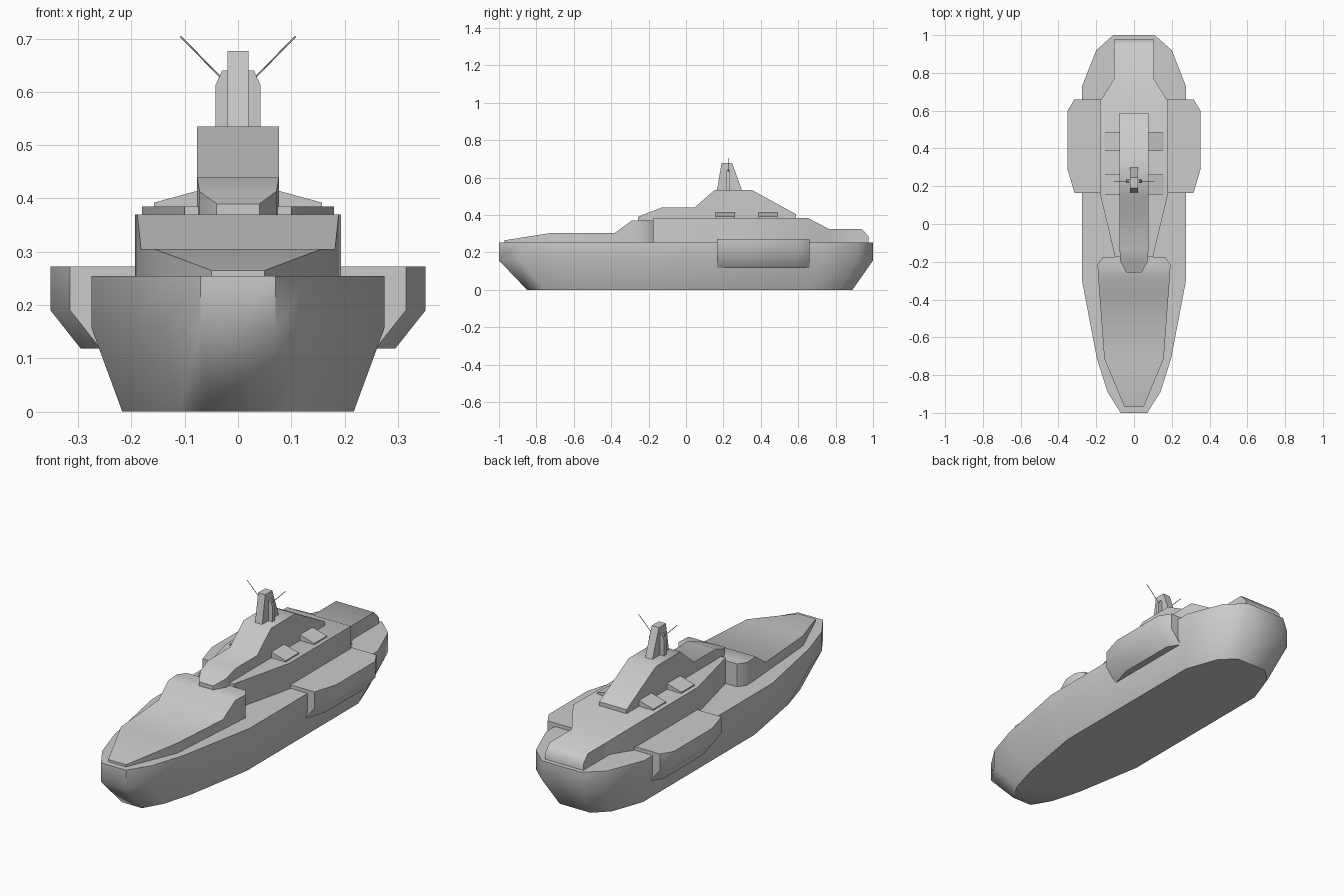
import bpy, bmesh, math
from mathutils import Vector

if "Cube" in bpy.data.objects:
    bpy.data.objects.remove(bpy.data.objects["Cube"])


def loft(name, rings, angle=50):
    """Skin a list of equal-sized closed rings and cap both ends."""
    bm = bmesh.new()
    loops = [[bm.verts.new(p) for p in ring] for ring in rings]
    n = len(loops[0])
    for a, b in zip(loops, loops[1:]):
        for i in range(n):
            j = (i + 1) % n
            bm.faces.new((a[i], a[j], b[j], b[i]))
    bm.faces.new(loops[0])
    bm.faces.new(loops[-1])
    bmesh.ops.recalc_face_normals(bm, faces=bm.faces)
    mesh = bpy.data.meshes.new(name)
    bm.to_mesh(mesh)
    bm.free()
    ob = bpy.data.objects.new(name, mesh)
    bpy.context.collection.objects.link(ob)
    bpy.ops.object.select_all(action='DESELECT')
    ob.select_set(True)
    bpy.context.view_layer.objects.active = ob
    bpy.ops.object.shade_smooth_by_angle(angle=math.radians(angle))
    return ob


def deck_block(name, z0, stations):
    """Block from lengthwise stations (y, half width, top height)."""
    return loft(name, [[(-w, y, z0), (w, y, z0), (w, y, z), (-w, y, z)]
                       for y, w, z in stations])


# Hull: plan outline, straight topside, tapered bottom
half = [(0.07, -1), (0.14, -0.89), (0.197, -0.71), (0.275, -0.3),
        (0.275, 0.73), (0.2, 0.92), (0.11, 1)]
plan = half + [(-x, y) for x, y in reversed(half)]
loft("hull", [[(x * 0.79, y * 0.87 + 0.02, 0) for x, y in plan],
              [(x, y, 0.157) for x, y in plan],
              [(x, y, 0.254) for x, y in plan]])

# Raised foredeck
deck_block("foredeck", 0.245, [
    (-0.97, 0.05, 0.265), (-0.715, 0.157, 0.305), (-0.38, 0.182, 0.305),
    (-0.29, 0.189, 0.37), (-0.215, 0.193, 0.37), (-0.175, 0.165, 0.37)])

# Main superstructure with stepped stern
deck_block("superstructure", 0.245, [
    (-0.175, 0.10, 0.385), (0.16, 0.18, 0.385), (0.65, 0.18, 0.385),
    (0.765, 0.107, 0.325), (0.94, 0.107, 0.325), (0.977, 0.107, 0.285)])

# Bridge on top
deck_block("bridge", 0.37, [
    (-0.257, 0.04, 0.39), (-0.2, 0.072, 0.413), (-0.13, 0.077, 0.44),
    (0.045, 0.077, 0.44), (0.155, 0.077, 0.535), (0.35, 0.077, 0.535),
    (0.587, 0.077, 0.405)])

# Funnel mast
loft("mast", [[(-0.02, a, z), (0.02, a, z), (0.02, b, z), (-0.02, b, z)]
              for a, b, z in [(0.165, 0.3, 0.53), (0.19, 0.247, 0.677)]])

# Paired parts on both sides
for side, s in (("right", 1), ("left", -1)):
    # Side sponson
    def ring(z, outer):
        k = outer - 0.04
        return [(s * x, y, z) for x, y in
                [(0.15, 0.165), (k + 0.003, 0.165), (outer, 0.29),
                 (outer, 0.6), (k + 0.003, 0.66), (0.15, 0.66)]]
    loft(f"sponson_{side}", [ring(0.118, 0.295), ring(0.19, 0.352), ring(0.272, 0.352)])

    # Wedge-shaped roof pods
    for i, (a, b) in enumerate(((0.157, 0.262), (0.387, 0.488))):
        loft(f"roof_pod_{side}_{i + 1}",
             [[(s * x, y, z) for x, z in
               [(0.05, 0.375), (0.158, 0.375), (0.158, 0.392), (0.077, 0.414), (0.05, 0.42)]]
              for y in (a, b)])

    # Antenna mount beside the mast
    loft(f"antenna_mount_{side}",
         [[(s * x, y, z) for x, z in
           [(0.01, 0.53), (0.042, 0.53), (0.042, 0.613), (0.03, 0.64), (0.01, 0.64)]]
          for y in (0.217, 0.236)])

    # Slanted antenna rod
    p, q = Vector((s * 0.033, 0.227, 0.628)), Vector((s * 0.108, 0.227, 0.704))
    rot = (q - p).to_track_quat('Z', 'Y')
    bpy.ops.mesh.primitive_cylinder_add(vertices=6, radius=0.0016,
                                        depth=(q - p).length, location=(p + q) / 2,
                                        rotation=rot.to_euler())
    bpy.context.object.name = f"antenna_{side}"
